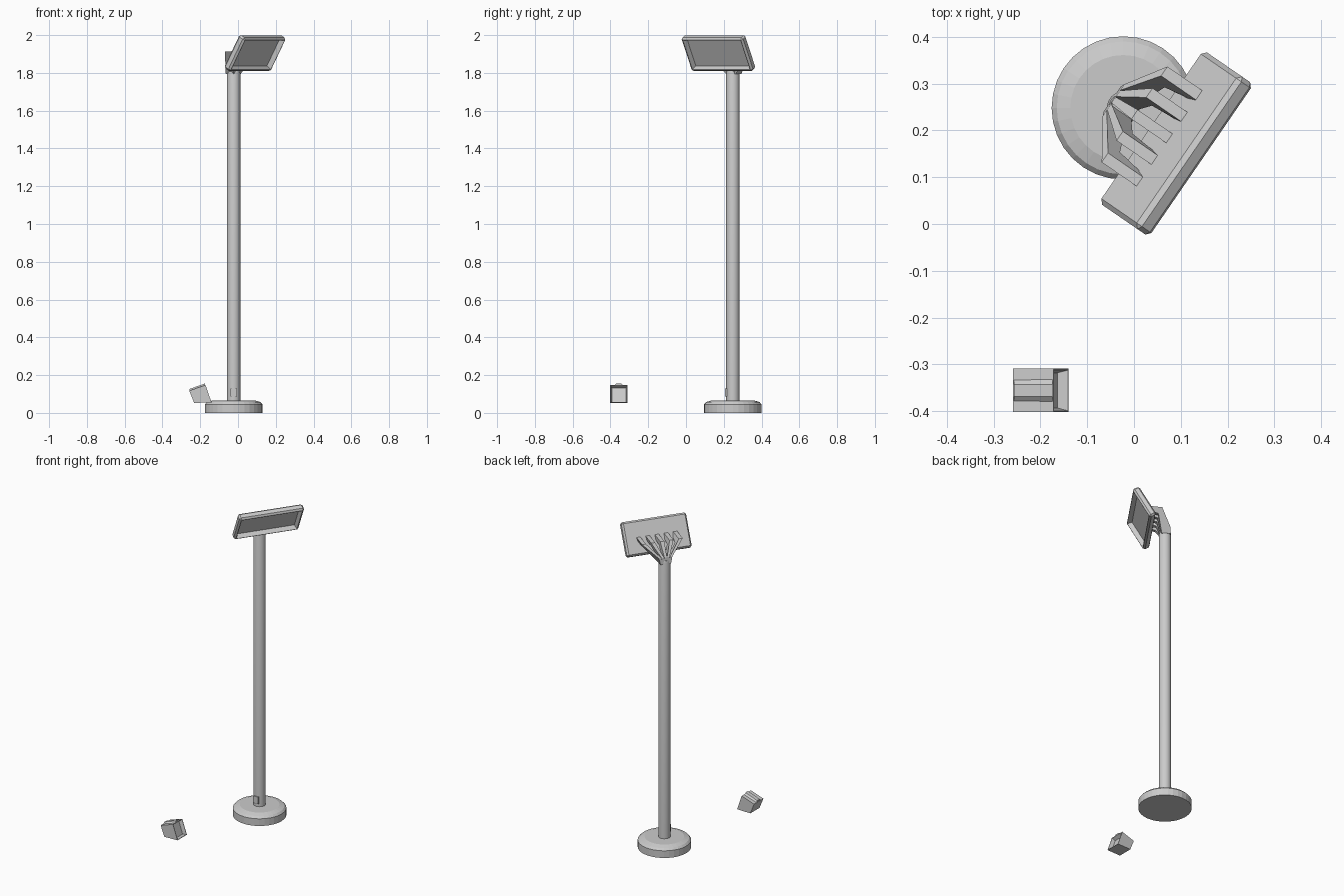
import bpy, bmesh, math
from mathutils import Matrix, Vector

if "Cube" in bpy.data.objects:
    bpy.data.objects.remove(bpy.data.objects["Cube"])

POLE = (-0.023, 0.248)
YAW = math.radians(55.5)


def finish(name, bm, matrix=Matrix(), smooth=False):
    bmesh.ops.recalc_face_normals(bm, faces=bm.faces)
    mesh = bpy.data.meshes.new(name)
    bm.to_mesh(mesh)
    bm.free()
    ob = bpy.data.objects.new(name, mesh)
    ob.matrix_world = matrix
    bpy.context.collection.objects.link(ob)
    if smooth:
        for p in mesh.polygons:
            p.use_smooth = True
        mesh.set_sharp_from_angle(angle=math.radians(25))
    return ob


def turned(name, profile, sides, matrix, smooth):
    """Closed round solid from (radius, z) rings."""
    bm = bmesh.new()
    rings = [[bm.verts.new((r * math.cos(2 * math.pi * i / sides),
                            r * math.sin(2 * math.pi * i / sides), z))
              for i in range(sides)] for r, z in profile]
    for a, b in zip(rings, rings[1:]):
        for i in range(sides):
            j = (i + 1) % sides
            bm.faces.new((a[i], a[j], b[j], b[i]))
    bm.faces.new(rings[0][::-1])
    bm.faces.new(rings[-1])
    return finish(name, bm, matrix, smooth)


def prism(bm, front, back):
    """Solid between two matching outlines."""
    a = [bm.verts.new(p) for p in front]
    b = [bm.verts.new(p) for p in back]
    faces = [bm.faces.new(a), bm.faces.new(b[::-1])]
    for i in range(len(a)):
        j = (i + 1) % len(a)
        faces.append(bm.faces.new((a[j], a[i], b[i], b[j])))
    bmesh.ops.recalc_face_normals(bm, faces=faces)
    return faces


def recess(bm, direction, rim, slope, depth):
    """Sink a panel into the face looking along direction."""
    bm.normal_update()
    d = Vector(direction)
    face = max(bm.faces, key=lambda f: f.normal.dot(d) + f.calc_area())
    for width in (rim, slope):
        bmesh.ops.inset_region(bm, faces=[face], thickness=width, use_even_offset=True)
    bmesh.ops.translate(bm, verts=face.verts, vec=face.normal * -depth)


# Round foot and pole
at_pole = Matrix.Translation((*POLE, 0))
turned("base", [(0.153, 0), (0.153, 0.045), (0.142, 0.057), (0.113, 0.066)], 32, at_pole, False)
turned("pole", [(0.035, 0.05), (0.035, 1.80), (0.031, 1.815)], 24, at_pole, True)

# Service hatch low on the pole
bm = bmesh.new()
bmesh.ops.create_cube(bm, size=1, matrix=Matrix.Translation((POLE[0], 0.216, 0.108))
                      @ Matrix.Diagonal((0.036, 0.018, 0.044, 1)))
finish("pole_hatch", bm)

# Lamp head: tilted tray, open towards the ground
bm = bmesh.new()
bmesh.ops.create_cube(bm, size=1, matrix=Matrix.Diagonal((0.395, 0.044, 0.203, 1)))
bmesh.ops.bevel(bm, geom=bm.edges[:], offset=0.010, segments=1, affect='EDGES')
recess(bm, (0, -1, 0), 0.003, 0.008, 0.027)
finish("lamp_head", bm, Matrix.Translation((0.09, 0.172, 1.905))
       @ Matrix.Rotation(YAW, 4, 'Z') @ Matrix.Rotation(math.radians(30), 4, 'X'))

# Five bracket fingers fanning from the pole to the head: (backward, z, spread)
path = [(0.150, 1.795, 0.22), (0.146, 1.835, 0.30), (0.092, 1.912, 1.0), (-0.004, 1.918, 1.0),
        (0.006, 1.893, 0.95), (0.072, 1.880, 0.85), (0.098, 1.795, 0.22)]
bm = bmesh.new()
for k in range(-2, 3):
    def side(s):
        return [(k * 0.056 * f + s * (0.006 + 0.006 * f), y, z) for y, z, f in path]
    prism(bm, side(-1), side(1))
finish("head_bracket", bm, Matrix.Translation((0.077, 0.182, 0)) @ Matrix.Rotation(YAW, 4, 'Z'))

# Small separate floodlight housing with a recessed face
outline = [(-0.258, 0.118), (-0.232, 0.053), (-0.14, 0.055), (-0.172, 0.147)]
bm = bmesh.new()
prism(bm, [(x, -0.402, z) for x, z in outline], [(x, -0.309, z) for x, z in outline])
bm.normal_update()
face = max(bm.faces, key=lambda f: f.normal.x)
bmesh.ops.inset_region(bm, faces=[face], thickness=0.003, use_even_offset=True)
bmesh.ops.inset_region(bm, faces=[face], thickness=0.006, use_even_offset=True)
bmesh.ops.translate(bm, verts=face.verts, vec=face.normal * -0.022)
finish("floodlight_housing", bm)

# Raised ridge on top of the housing
bm = bmesh.new()
section = [(-0.383, -0.004), (-0.368, 0.009), (-0.343, 0.009), (-0.328, -0.004)]
prism(bm, [(-0.256, y, 0.118 + h) for y, h in section],
      [(-0.174, y, 0.147 + h) for y, h in section])
finish("floodlight_ridge", bm)
